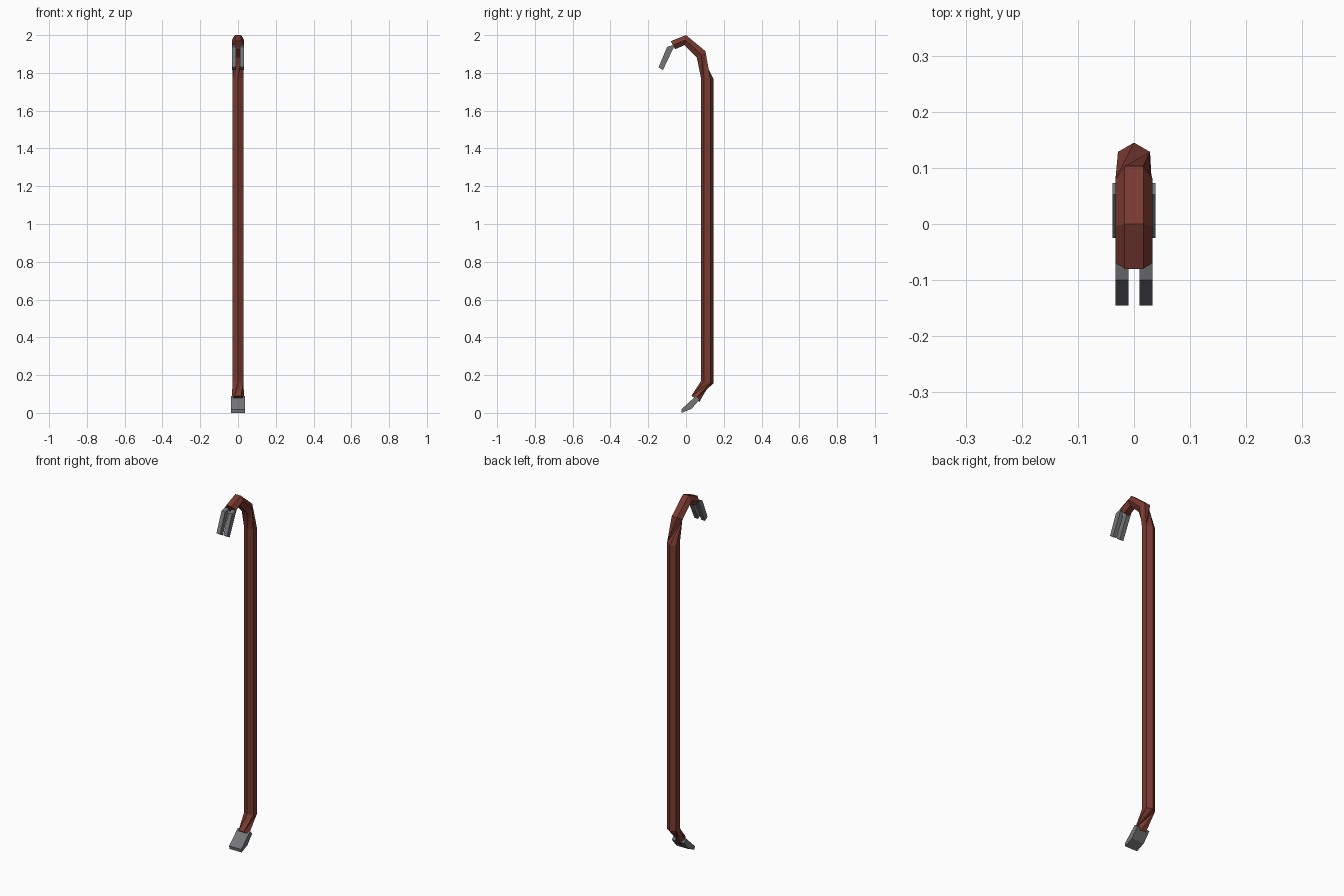
import bpy, bmesh, math
from mathutils import Vector

if "Cube" in bpy.data.objects:
    bpy.data.objects.remove(bpy.data.objects["Cube"])


def material(name, color):
    m = bpy.data.materials.new(name)
    m.diffuse_color = (*color, 1)
    m.use_nodes = True
    m.node_tree.nodes["Principled BSDF"].inputs["Base Color"].default_value = m.diffuse_color
    return m


RED = material("dark red paint", (0.19, 0.042, 0.03))
GREY = material("bare steel", (0.175, 0.18, 0.19))


def finish(bm, name, mat):
    bmesh.ops.recalc_face_normals(bm, faces=bm.faces)
    me = bpy.data.meshes.new(name)
    bm.to_mesh(me)
    bm.free()
    me.materials.append(mat)
    ob = bpy.data.objects.new(name, me)
    bpy.context.collection.objects.link(ob)
    return ob


def ring(bm, inner, outer, turn, pointed=False):
    """Hexagon spanning inner..outer (y, z), turned about its own centre."""
    r = 0.033
    a, b = Vector((0, *inner)), Vector((0, *outer))
    mid = (a + b) / 2
    half = (b - a) / 2 / (1 if pointed else math.sin(math.pi / 3))
    verts = []
    for i in range(6):
        t = math.radians(30 + 60 * i + turn)
        verts.append(bm.verts.new(mid + Vector((r * math.cos(t), 0, 0)) + half * math.sin(t)))
    return verts


def profile_plate(name, pts, x0, x1, mat):
    """Side profile (y, z) extruded across x."""
    bm = bmesh.new()
    a = [bm.verts.new((x0, y, z)) for y, z in pts]
    b = [bm.verts.new((x1, y, z)) for y, z in pts]
    bm.faces.new(a)
    bm.faces.new(b)
    n = len(pts)
    for i in range(n):
        j = (i + 1) % n
        bm.faces.new((a[i], a[j], b[j], b[i]))
    return finish(bm, name, mat)


# Hexagonal bar: foot bend, straight shaft, twisted neck and hook
bm = bmesh.new()
rings = [
    ring(bm, (0.029, 0.09), (0.071, 0.058), -90),
    ring(bm, (0.079, 0.168), (0.145, 0.155), 0, True),
    ring(bm, (0.079, 1.775), (0.145, 1.77), 0, True),
    ring(bm, (0.057, 1.882), (0.103, 1.915), 90),
    ring(bm, (-0.008, 1.947), (0.0, 2.0), 90),
    ring(bm, (-0.058, 1.925), (-0.08, 1.968), 90),
]
folded = {0: 1, 2: 0}  # twisted spans, with the one quad that folds inward
for s, (a, b) in enumerate(zip(rings, rings[1:])):
    for i in range(6):
        j = (i + 1) % 6
        if s not in folded:
            bm.faces.new((a[i], a[j], b[j], b[i]))
        elif folded[s] == i:
            bm.faces.new((a[i], a[j], b[j]))
            bm.faces.new((a[i], b[j], b[i]))
        else:
            bm.faces.new((a[i], a[j], b[i]))
            bm.faces.new((a[j], b[j], b[i]))
bm.faces.new(rings[0])
bm.faces.new(rings[-1])
finish(bm, "bar", RED)

# Two steel claw prongs at the hook
claw = [(-0.1, 1.938), (-0.058, 1.95), (-0.122, 1.815), (-0.145, 1.83)]
for side, label in ((-1, "left"), (1, "right")):
    profile_plate(label + "_claw_prong", claw, side * 0.01, side * 0.033, GREY)

# Wedge-shaped chisel at the foot
chisel = [(-0.022, 0.0), (-0.025, 0.018), (0.053, 0.09), (0.073, 0.072), (0.03, 0.022)]
profile_plate("chisel_blade", chisel, -0.038, 0.038, GREY)
